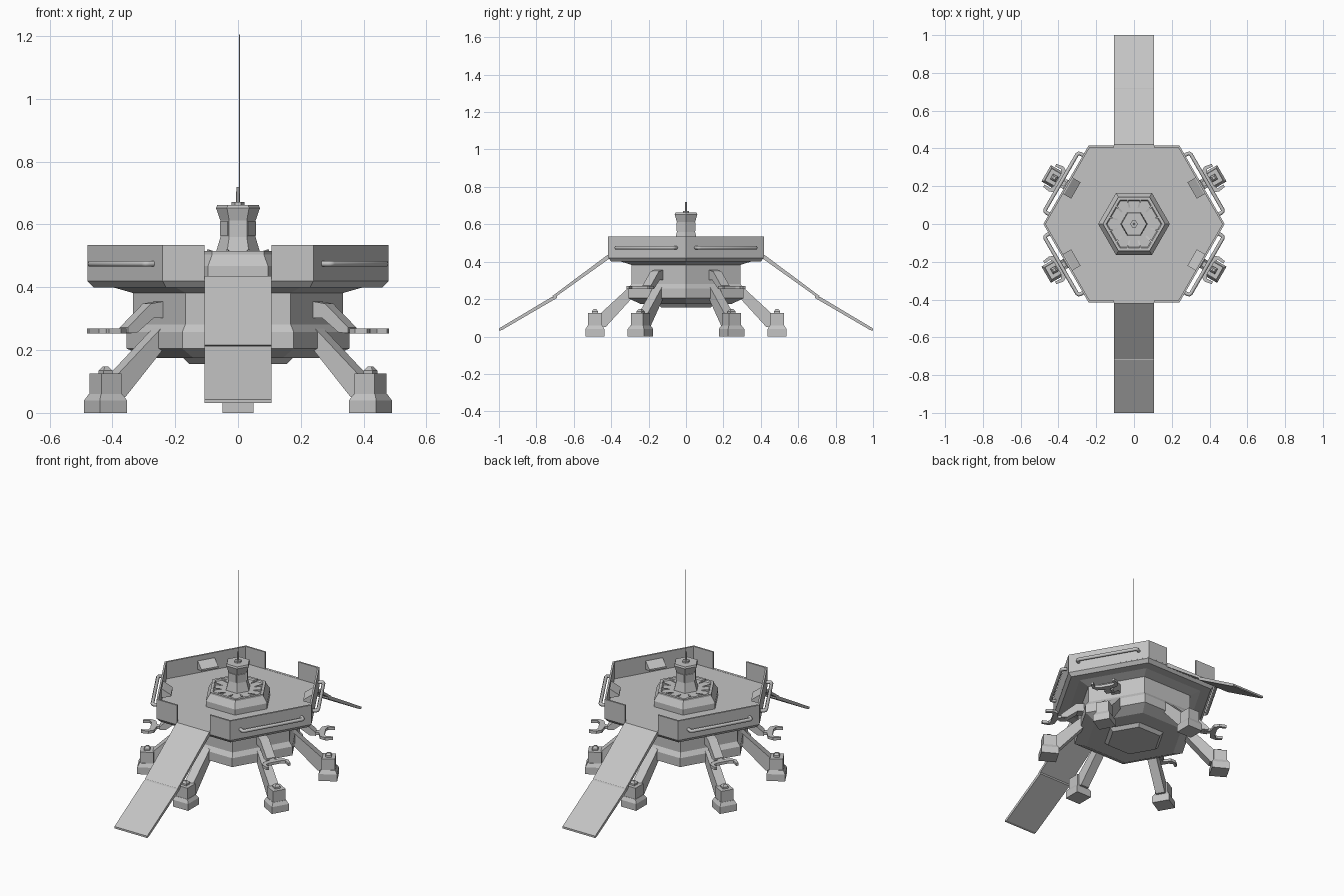
import bpy, bmesh, math
from mathutils import Matrix

cube = bpy.data.objects.get("Cube")
if cube:
    bpy.data.objects.remove(cube)

grey = bpy.data.materials.new("hull_grey")
grey.use_nodes = True
COLOUR = (0.55, 0.55, 0.55, 1)
grey.diffuse_color = COLOUR
grey.node_tree.nodes["Principled BSDF"].inputs["Base Color"].default_value = COLOUR

SIDES = [30, 150, 210, 330]       # the four slanted faces of the hexagon
ALL_SIDES = SIDES + [90, 270]


def finish(name, bm, angle=0):
    """Turn a bmesh into an object, turned about the vertical axis."""
    bmesh.ops.recalc_face_normals(bm, faces=bm.faces)
    bm.transform(Matrix.Rotation(math.radians(angle), 4, 'Z'))
    mesh = bpy.data.meshes.new(name)
    bm.to_mesh(mesh)
    bm.free()
    mesh.materials.append(grey)
    obj = bpy.data.objects.new(name, mesh)
    bpy.context.collection.objects.link(obj)
    return obj


def loft(name, rings, angle=0):
    """Close a stack of equal-sided point rings into a solid."""
    bm = bmesh.new()
    rows = [[bm.verts.new(p) for p in ring] for ring in rings]
    n = len(rows[0])
    for a, b in zip(rows, rows[1:]):
        for i in range(n):
            j = (i + 1) % n
            bm.faces.new((a[i], a[j], b[j], b[i]))
    bm.faces.new(rows[0])
    bm.faces.new(rows[-1])
    return finish(name, bm, angle)


def turned(name, profile, n=6):
    """Stacked hexagons from (radius, height) pairs, corners on the x axis."""
    return loft(name, [[(r * math.cos(math.tau * i / n), r * math.sin(math.tau * i / n), z)
                        for i in range(n)] for r, z in profile])


def slab(name, profile, half, angle=0, shift=0):
    """Extrude an (outward, height) outline sideways."""
    return loft(name, [[(x, shift + s * half, z) for x, z in profile] for s in (-1, 1)], angle)


def plate(name, outline, z0, z1, angle=0):
    """Extrude a plan outline upwards."""
    return loft(name, [[(x, y, z) for x, y in outline] for z in (z0, z1)], angle)


def stepped_block(name, cx, layers, angle):
    """Stacked squares from (half width, height) pairs."""
    return loft(name, [[(cx + a * h, b * h, z) for a, b in ((-1, -1), (1, -1), (1, 1), (-1, 1))]
                       for h, z in layers], angle)


# Hull and deck
turned("lower_hull", [(0.285, 0.175), (0.355, 0.205), (0.355, 0.257), (0.335, 0.282),
                      (0.335, 0.382), (0.405, 0.402)])
turned("belly_plate", [(0.155, 0.156), (0.177, 0.177)])
turned("deck", [(0.46, 0.40), (0.48, 0.42), (0.48, 0.435)])

# Parapet walls, open at the front and back for the ramps
for label, angle in (("left", 0), ("right", 180)):
    outer = [(0.107, -0.416), (0.24, -0.416), (0.48, 0), (0.24, 0.416), (0.107, 0.416)]
    inner = [(0.107, 0.406), (0.234, 0.406), (0.468, 0), (0.234, -0.406), (0.107, -0.406)]
    plate(label + "_parapet", outer + inner, 0.425, 0.535, angle)

# Two-part folding ramps
for label, angle in (("back", 90), ("front", 270)):
    slab(label + "_upper_ramp", [(0.405, 0.436), (0.42, 0.436), (0.715, 0.216),
                                 (0.70, 0.21), (0.405, 0.42)], 0.107, angle)
    slab(label + "_lower_ramp", [(0.69, 0.216), (0.72, 0.21), (1.0, 0.043),
                                 (1.0, 0.032), (0.985, 0.034), (0.69, 0.206)], 0.107, angle)

# Legs and feet
for angle in ALL_SIDES:
    slab("leg", [(0.26, 0.268), (0.30, 0.268), (0.455, 0.125), (0.455, 0.05),
                 (0.43, 0.05), (0.295, 0.198), (0.26, 0.198)], 0.027, angle)
    stepped_block("foot", 0.487, [(0.05, 0), (0.05, 0.04), (0.039, 0.06),
                                  (0.037, 0.06), (0.037, 0.125)], angle)
    stepped_block("ankle_cap", 0.487, [(0.016, 0.125), (0.016, 0.135), (0.007, 0.147)], angle)

for angle in SIDES:
    # Grabber arms
    slab("arm", [(0.27, 0.358), (0.335, 0.348), (0.42, 0.272), (0.42, 0.254),
                 (0.385, 0.256), (0.325, 0.302), (0.27, 0.302)], 0.026, angle)
    claw = [(0.40, 0.014), (0.435, 0.014), (0.445, 0.06), (0.475, 0.077), (0.515, 0.07),
            (0.515, 0.056), (0.478, 0.058), (0.468, 0.035), (0.468, 0.01)]
    plate("claw", claw + [(x, -y) for x, y in reversed(claw)], 0.253, 0.269, angle)

    # Consoles inside the walls
    slab("console", [(0.41, 0.505), (0.40, 0.505), (0.355, 0.475), (0.355, 0.465),
                     (0.41, 0.455)], 0.05, angle)

    # Handrails outside the walls
    curve = bpy.data.curves.new("handrail", 'CURVE')
    curve.dimensions = '3D'
    curve.bevel_depth = 0.01
    curve.bevel_resolution = 1
    curve.use_fill_caps = True
    half_path = [(0.41, 0.18), (0.433, 0.18), (0.441, 0.177), (0.445, 0.168)]
    path = half_path + [(x, -y) for x, y in reversed(half_path)]
    spline = curve.splines.new('POLY')
    spline.points.add(len(path) - 1)
    for point, (x, y) in zip(spline.points, path):
        point.co = (x, y, 0.475, 1)
    curve.materials.append(grey)
    rail = bpy.data.objects.new("handrail", curve)
    rail.rotation_euler.z = math.radians(angle)
    bpy.context.collection.objects.link(rail)

# Turret
turned("turret_base", [(0.19, 0.43), (0.19, 0.468), (0.165, 0.505), (0.165, 0.515),
                       (0.148, 0.515), (0.142, 0.508)])
turned("turret_column", [(0.072, 0.505), (0.056, 0.56), (0.056, 0.612), (0.07, 0.652),
                         (0.066, 0.662)])
for angle in ALL_SIDES:
    slab("turret_window", [(0.045, 0.565), (0.052, 0.565), (0.052, 0.61), (0.045, 0.61)],
         0.023, angle)
    for side in (-1, 1):
        slab("turret_rib", [(0.09, 0.505), (0.135, 0.505), (0.135, 0.52), (0.09, 0.51)],
             0.004, angle + 15 * side)

# Antenna
turned("antenna_socket", [(0.02, 0.66), (0.02, 0.672)])
turned("antenna_base", [(0.007, 0.67), (0.005, 0.72)])
plate("antenna", [(0.003, -0.0005), (0.007, -0.0005), (0.007, 0.0005), (0.003, 0.0005)],
      0.67, 1.205)
